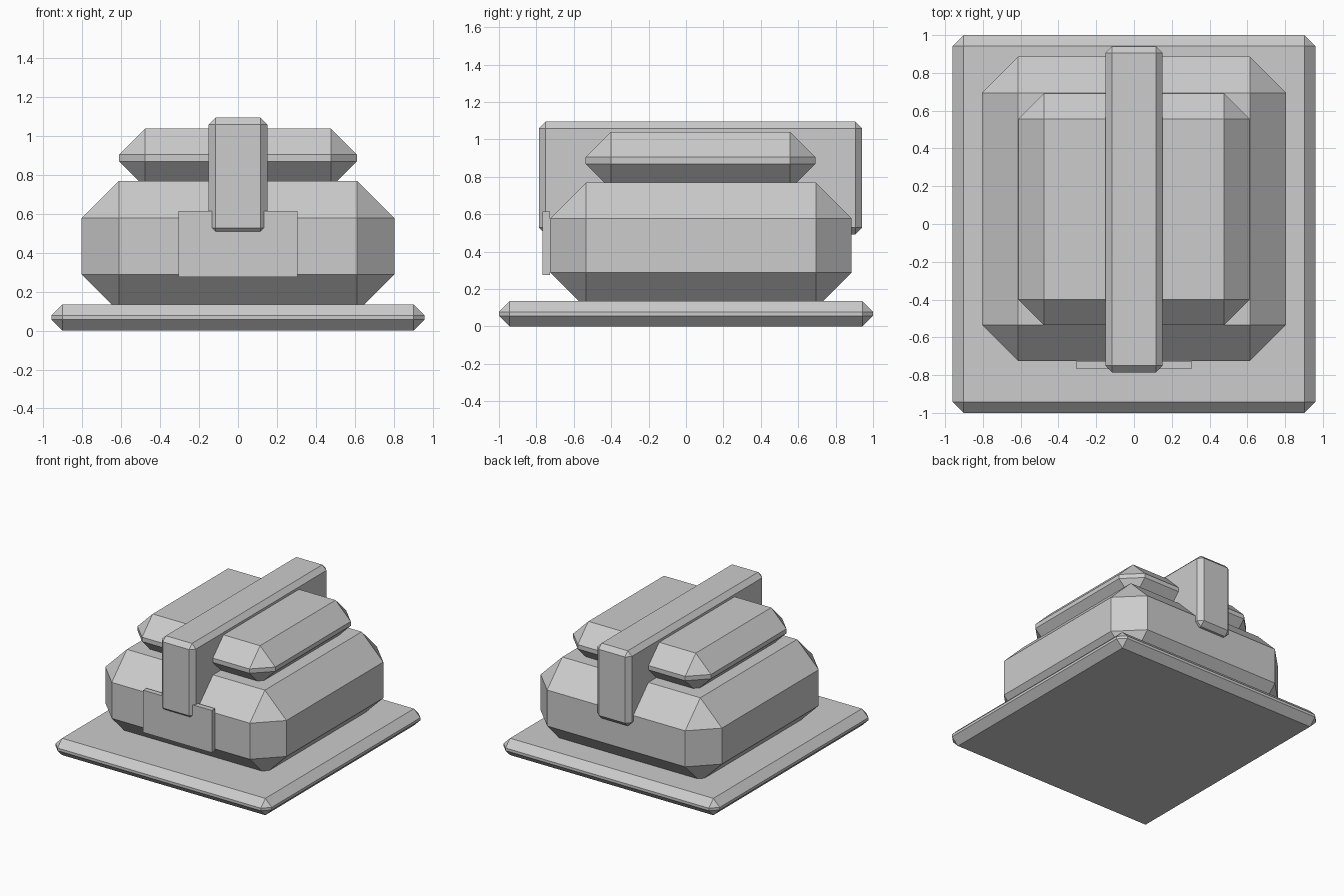
import bpy
import bmesh
from mathutils import Vector

cube = bpy.data.objects.get("Cube")
if cube:
    bpy.data.objects.remove(cube, do_unlink=True)

# One plain grey for everything
grey = bpy.data.materials.new("light_grey")
grey.use_nodes = True
GREY = (0.604, 0.604, 0.604, 1.0)
grey.diffuse_color = GREY
grey.node_tree.nodes["Principled BSDF"].inputs["Base Color"].default_value = GREY


def chamfered_box(name, low, high, chamfer=0.0):
    """Box between two corners, with all edges cut flat by the chamfer."""
    low, high = Vector(low), Vector(high)
    centre = (low + high) / 2
    bm = bmesh.new()
    bmesh.ops.create_cube(bm, size=1.0)
    bmesh.ops.scale(bm, vec=high - low, verts=bm.verts)
    if chamfer:
        bmesh.ops.bevel(bm, geom=bm.edges[:], offset=chamfer,
                        offset_type='OFFSET', segments=1, affect='EDGES')
    bmesh.ops.recalc_face_normals(bm, faces=bm.faces)
    mesh = bpy.data.meshes.new(name)
    bm.to_mesh(mesh)
    bm.free()
    mesh.materials.append(grey)
    obj = bpy.data.objects.new(name, mesh)
    obj.location = centre
    bpy.context.collection.objects.link(obj)
    return obj


# Flat base slab
chamfered_box("base_slab", (-0.96, -1.0, 0.0), (0.96, 1.0, 0.135), 0.057)

# Main body, sunk slightly into the slab
chamfered_box("body", (-0.805, -0.726, 0.097), (0.805, 0.886, 0.77), 0.192)

# Upper cushion, sunk slightly into the body
chamfered_box("upper_cushion", (-0.612, -0.536, 0.735), (0.612, 0.692, 1.04), 0.135)

# Tall central band running front to back
chamfered_box("centre_band", (-0.152, -0.786, 0.492), (0.152, 0.941, 1.095), 0.036)

# Thin plate on the front of the body
chamfered_box("front_plate", (-0.305, -0.768, 0.275), (0.305, -0.726, 0.614))
